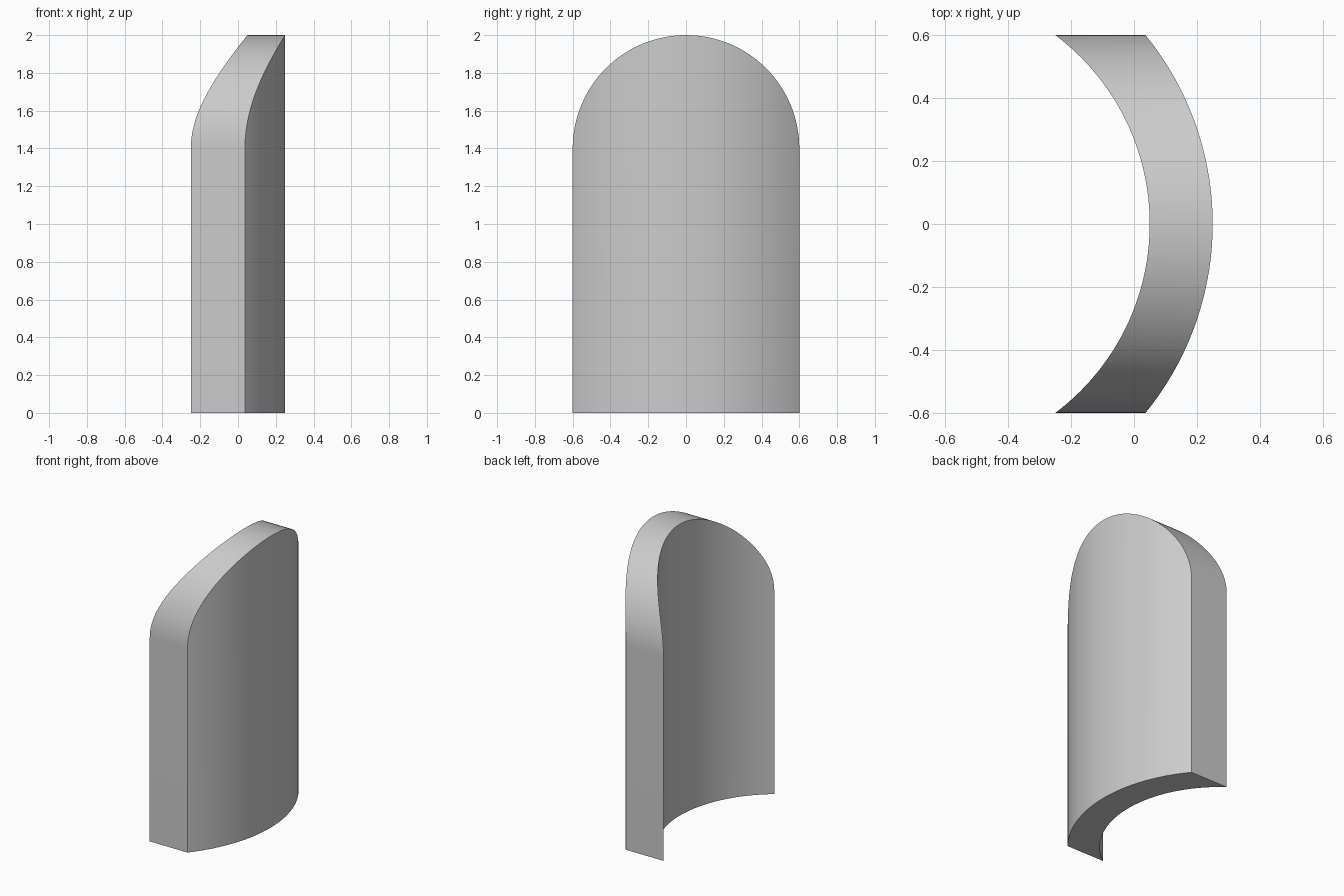
import bpy
import bmesh
from math import sin, cos, pi, sqrt, radians

cube = bpy.data.objects.get("Cube")
if cube:
    bpy.data.objects.remove(cube, do_unlink=True)

HALF_WIDTH = 0.6      # also the radius of the arched top
SHOULDER = 1.4        # height where the arch begins
AXIS_X = -0.7         # shared axis of both curved walls
INNER_R, OUTER_R = 0.75, 0.95
SEGMENTS = 64

# Plain grey material
grey = bpy.data.materials.new("plain grey")
grey.use_nodes = True
colour = (0.6, 0.6, 0.6, 1)
grey.diffuse_color = colour
grey.node_tree.nodes["Principled BSDF"].inputs["Base Color"].default_value = colour

# Curved panel: a ring of four corners is swept across the width
bm = bmesh.new()
rings = []
for i in range(SEGMENTS + 1):
    angle = pi * i / SEGMENTS
    y = -HALF_WIDTH * cos(angle)
    top = SHOULDER + HALF_WIDTH * sin(angle)
    inner, outer = (AXIS_X + sqrt(r * r - y * y) for r in (INNER_R, OUTER_R))
    corners = ((inner, 0), (outer, 0), (outer, top), (inner, top))
    rings.append([bm.verts.new((x, y, z)) for x, z in corners])

for a, b in zip(rings, rings[1:]):
    for k in range(4):
        n = (k + 1) % 4
        bm.faces.new((a[k], a[n], b[n], b[k]))

# Flat side ends
bm.faces.new(rings[0])
bm.faces.new(rings[-1])
bmesh.ops.recalc_face_normals(bm, faces=bm.faces)

mesh = bpy.data.meshes.new("curved_arched_panel")
bm.to_mesh(mesh)
bm.free()
mesh.materials.append(grey)
panel = bpy.data.objects.new("curved_arched_panel", mesh)
bpy.context.collection.objects.link(panel)

# Smooth curved walls with crisp rims
bpy.ops.object.select_all(action='DESELECT')
panel.select_set(True)
bpy.context.view_layer.objects.active = panel
bpy.ops.object.shade_smooth_by_angle(angle=radians(30))
